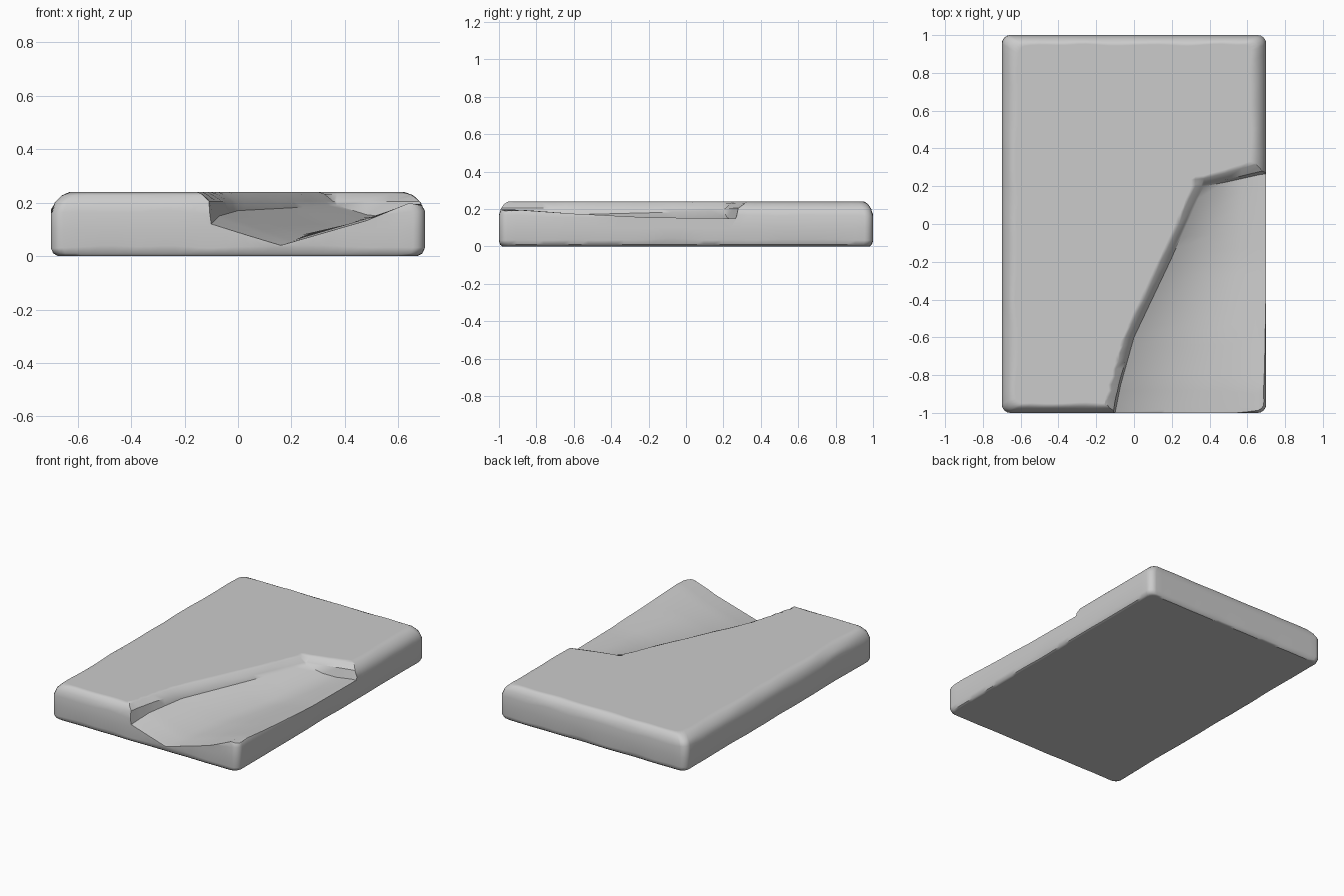
import bpy, bmesh, math, random
from mathutils import Vector, noise

random.seed(4)
if "Cube" in bpy.data.objects:
    bpy.data.objects.remove(bpy.data.objects["Cube"])

stone = bpy.data.materials.new("grey stone")
stone.use_nodes = True
color = (0.6, 0.6, 0.6, 1)
stone.diffuse_color = color
stone.node_tree.nodes["Principled BSDF"].inputs["Base Color"].default_value = color


def make_object(name, bm):
    bmesh.ops.recalc_face_normals(bm, faces=bm.faces)
    mesh = bpy.data.meshes.new(name)
    bm.to_mesh(mesh)
    bm.free()
    mesh.materials.append(stone)
    obj = bpy.data.objects.new(name, mesh)
    bpy.context.collection.objects.link(obj)
    return obj


def outline(hx, hy, radius, step=0.05):
    """Evenly spaced rounded rectangle; the point count ignores the inset."""
    points = []
    corners = [(1, 1), (-1, 1), (-1, -1), (1, -1)]
    for i, (sx, sy) in enumerate(corners):
        center = Vector((sx * (hx - radius), sy * (hy - radius)))
        for k in range(5):
            a = math.pi / 2 * (i + k / 4)
            points.append(center + radius * Vector((math.cos(a), math.sin(a))))
        nx, ny = corners[(i + 1) % 4]
        a = math.pi / 2 * (i + 1)
        start = points[-1]
        end = Vector((nx * (hx - radius), ny * (hy - radius)))
        end += radius * Vector((math.cos(a), math.sin(a)))
        count = round((1.4 if i % 2 == 0 else 2) / step)
        points += [start.lerp(end, k / count) for k in range(1, count)]
    return points


# Worn slab: stacked outlines as (height, inset, inset wear, height wear)
rings = [(0, 0.03, 0.008, 0), (0.01, 0.011, 0.006, 0), (0.035, 0, 0.002, 0.014),
         (0.1, 0, 0, 0), (0.165, 0, 0.002, 0.02), (0.203, 0.018, 0.008, 0.006),
         (0.228, 0.046, 0.012, 0.003), (0.24, 0.08, 0.018, 0)]
bm = bmesh.new()
loops = []
for z, inset, wear, drift in rings:
    loop = []
    for p in outline(0.7, 1.0, 0.045):
        n = noise.noise(Vector((p.x * 5, p.y * 5, z * 4)))
        d = max(0, inset + wear * n)
        loop.append(bm.verts.new((p.x * (1 - d / 0.7), p.y * (1 - 0.65 * d), z + drift * n)))
    loops.append(loop)
for low, high in zip(loops, loops[1:]):
    for i in range(len(low)):
        j = (i + 1) % len(low)
        bm.faces.new((low[i], low[j], high[j], high[i]))
bm.faces.new(loops[0][::-1])
bm.faces.new(loops[-1])
slab = make_object("stone_slab", bm)

# Broken corner: floor sections from the crease across the valley to the side
sections = [
    [(-0.11, -1.05, 0.11), (0.15, -1.05, 0.035), (0.48, -1.05, 0.13), (0.64, -1.05, 0.2), (0.8, -1.05, 0.15)],
    [(-0.07, -0.85, 0.15), (0.19, -0.85, 0.055), (0.48, -0.85, 0.14), (0.64, -0.87, 0.195), (0.8, -0.87, 0.19)],
    [(0.0, -0.6, 0.17), (0.24, -0.6, 0.08), (0.5, -0.6, 0.14), (0.64, -0.6, 0.175), (0.8, -0.6, 0.175)],
    [(0.19, -0.2, 0.18), (0.37, -0.2, 0.105), (0.56, -0.2, 0.14), (0.66, -0.2, 0.155), (0.8, -0.2, 0.155)],
    [(0.37, 0.2, 0.19), (0.48, 0.22, 0.155), (0.57, 0.24, 0.145), (0.66, 0.26, 0.15), (0.8, 0.28, 0.15)],
]
rows = []
for a, b in zip(sections, sections[1:]):
    for k in range(6):
        rows.append([Vector(p).lerp(Vector(q), k / 6) for p, q in zip(a, b)])
rows.append([Vector(p) for p in sections[-1]])

# Rounded lip along the left and the back of the break
lip = [(0.012, 0.205), (0.045, 0.232), (0.085, 0.25)]
for i, row in enumerate(rows):
    crease = row[0].copy()
    for off, z in lip:
        wear = random.uniform(-0.012, 0.012) * off / 0.085
        row.insert(0, Vector((crease.x - off + wear, crease.y, z)))
back = rows[-1]
for off, z in lip:
    rows.append([Vector((p.x, p.y + off * (0.3 + max(0, p.x) * 1.6), max(z, p.z)))
                 for p in back])

bm = bmesh.new()
grid = [[bm.verts.new(p) for p in row] for row in rows]
for a, b in zip(grid, grid[1:]):
    for i in range(len(a) - 1):
        bm.faces.new((a[i], a[i + 1], b[i + 1], b[i]))
lid = bmesh.ops.extrude_face_region(bm, geom=bm.faces[:], use_keep_orig=True)
for item in lid["geom"]:
    if isinstance(item, bmesh.types.BMVert):
        item.co.z = 0.5
cutter = make_object("break_cutter", bm)
cutter.hide_render = True

# Cut the break, then soften the shading
bpy.context.view_layer.objects.active = slab
slab.select_set(True)
cutter.select_set(False)
cut = slab.modifiers.new("break", 'BOOLEAN')
cut.operation = 'DIFFERENCE'
cut.solver = 'EXACT'
cut.object = cutter
bpy.ops.object.modifier_apply(modifier=cut.name)
bpy.data.objects.remove(cutter)
bpy.ops.object.shade_smooth_by_angle(angle=math.radians(38))
weighted = slab.modifiers.new("flat_faces", 'WEIGHTED_NORMAL')
weighted.keep_sharp = True
